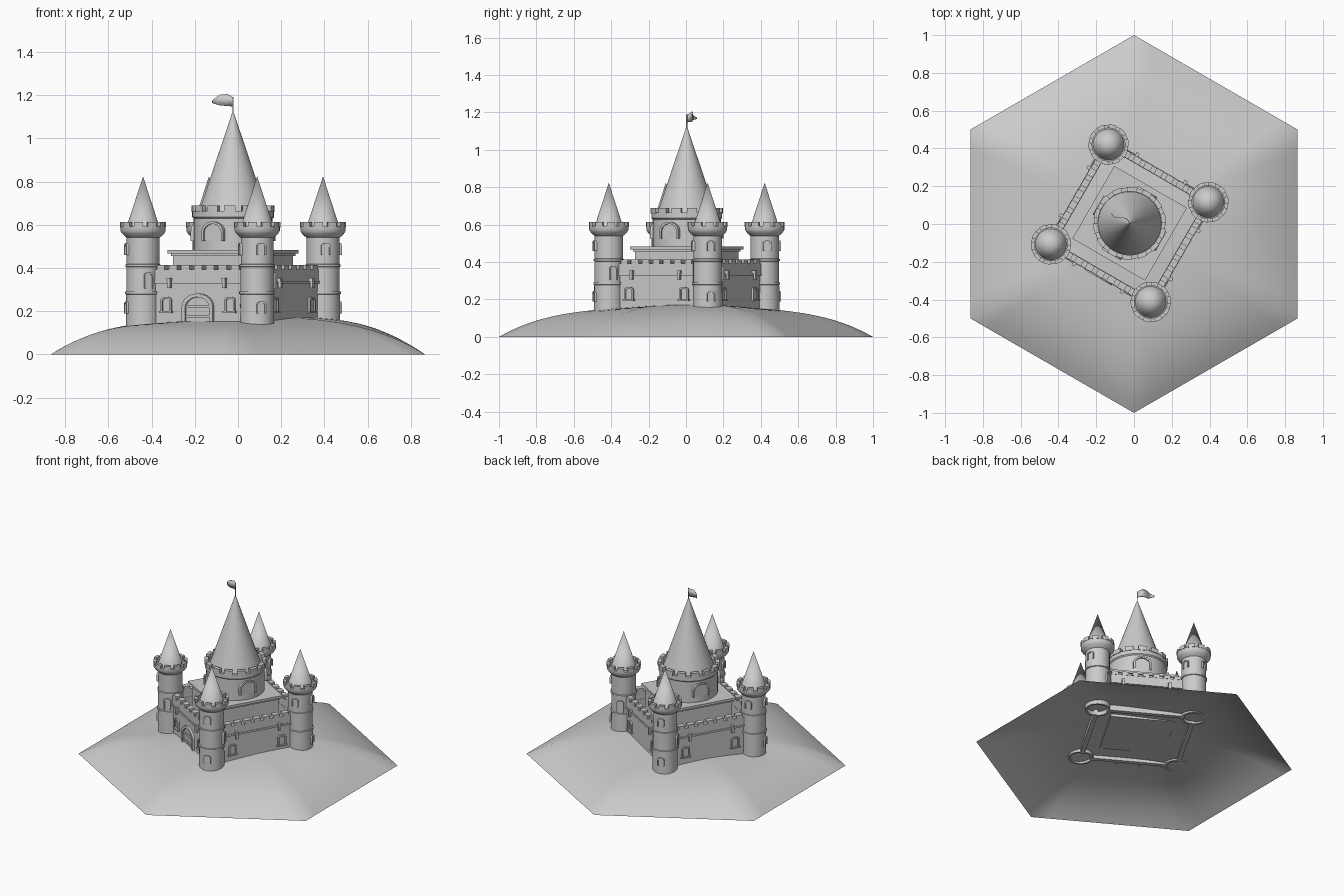
import bpy, bmesh, math
from math import sin, cos, pi, radians
from mathutils import Matrix, Vector

if "Cube" in bpy.data.objects:
    bpy.data.objects.remove(bpy.data.objects["Cube"])

CASTLE = Matrix.Translation((-0.023, 0.004, 0)) @ Matrix.Rotation(radians(-30), 4, 'Z')
H = 0.305      # half spacing of the corner towers
BASE = 0.132   # underside of walls and towers


def finish(name, bm, mat=CASTLE, angle=35):
    bmesh.ops.recalc_face_normals(bm, faces=bm.faces)
    me = bpy.data.meshes.new(name)
    bm.to_mesh(me)
    bm.free()
    me.transform(mat)
    me.shade_smooth()
    me.set_sharp_from_angle(angle=radians(angle))
    ob = bpy.data.objects.new(name, me)
    bpy.context.collection.objects.link(ob)
    return ob


def lathe(bm, prof, n=40, c=(0, 0)):
    rings = []
    for r, z in prof:
        if r == 0:
            rings.append([bm.verts.new((c[0], c[1], z))] * n)
        else:
            rings.append([bm.verts.new((c[0] + r * cos(2 * pi * i / n), c[1] + r * sin(2 * pi * i / n), z))
                          for i in range(n)])
    for a, b in zip(rings, rings[1:]):
        for i in range(n):
            j = (i + 1) % n
            bm.faces.new(list(dict.fromkeys((a[i], a[j], b[j], b[i]))))


def box(bm, x0, x1, y0, y1, z0, z1, mat=Matrix()):
    m = mat @ Matrix.Translation(((x0 + x1) / 2, (y0 + y1) / 2, (z0 + z1) / 2)) \
        @ Matrix.Diagonal((x1 - x0, y1 - y0, z1 - z0, 1))
    bmesh.ops.create_cube(bm, size=1, matrix=m)


def arc_block(bm, c, r0, r1, z0, z1, mid, span, n=4):
    # curved merlon
    cols = []
    for i in range(n + 1):
        a = mid + span * (i / n - 0.5)
        cols.append([bm.verts.new((c[0] + r * cos(a), c[1] + r * sin(a), z))
                     for r, z in ((r0, z0), (r1, z0), (r1, z1), (r0, z1))])
    for a, b in zip(cols, cols[1:]):
        for k in range(4):
            bm.faces.new((a[k], b[k], b[(k + 1) % 4], a[(k + 1) % 4]))
    bm.faces.new(cols[0])
    bm.faces.new(cols[-1])


def arch_outline(w, h, rise, n=10):
    pts = [(-w / 2, 0)]
    for i in range(n + 1):
        a = pi - pi * i / n
        pts.append((w / 2 * cos(a), h - rise + rise * sin(a)))
    return pts + [(w / 2, 0)]


def arch(bm, w, h, t, depth, mat, rise=None):
    # raised arched frame, facing local -y, with a shallow panel inside
    rise = w / 2 if rise is None else rise
    out = arch_outline(w, h, rise)
    inn = arch_outline(w - 2 * t, h - t, max(rise - t / 2, 0.003))
    loops = [[bm.verts.new(mat @ Vector((x, y, z))) for x, z in p]
             for p, y in ((out, 0.02), (out, -depth), (inn, -depth), (inn, -depth * 0.2))]
    for a, b in zip(loops, loops[1:]):
        for i in range(len(a) - 1):
            bm.faces.new((a[i], a[i + 1], b[i + 1], b[i]))
    bm.faces.new(loops[-1])


def facing(angle, r, z, c=(0, 0)):
    # places a wall-mounted part at radius r, looking outward along the angle
    return Matrix.Translation((c[0], c[1], z)) @ Matrix.Rotation(angle + pi / 2, 4, 'Z') @ Matrix.Translation((0, -r, 0))


# rounded hexagonal hill, open underneath
bm = bmesh.new()
def height(x, y, t):
    h = 0.157 * (1 - t ** 3.6)
    g = 0.02 * math.exp(-((x - 0.3) ** 2 + (y - 0.05) ** 2) / 0.12)
    g -= 0.009 * math.exp(-((x + 0.47) ** 2 + (y + 0.12) ** 2) / 0.03)
    g += 0.012 * math.exp(-((x - 0.62) ** 2 + (y - 0.1) ** 2) / 0.05)
    g += 0.003 * sin(7 * x + 2) * cos(6 * y)
    return h + g * (1 - t ** 4)
corners = [Vector((cos(radians(30 + 60 * k)), sin(radians(30 + 60 * k)))) for k in range(6)]
rings = [[bm.verts.new((0, 0, height(0, 0, 0)))]]
N, K = 24, 10
for i in range(1, N + 1):
    t = i / N
    ring = []
    for k in range(6):
        for s in range(K):
            p = corners[k].lerp(corners[(k + 1) % 6], s / K) * t
            ring.append(bm.verts.new((p.x, p.y, height(p.x, p.y, t))))
    rings.append(ring)
L = 6 * K
for j in range(L):
    bm.faces.new((rings[0][0], rings[1][j], rings[1][(j + 1) % L]))
for a, b in zip(rings[1:], rings[2:]):
    for j in range(L):
        bm.faces.new((a[j], b[j], b[(j + 1) % L], a[(j + 1) % L]))
finish("hill", bm, Matrix(), 80)

# four corner towers with bands, flared parapet, merlons and windows
tower_prof = [(0.066, 0.16), (0.066, BASE), (0.079, BASE), (0.078, 0.278), (0.083, 0.28), (0.083, 0.29),
              (0.077, 0.292), (0.077, 0.404), (0.082, 0.406), (0.082, 0.416), (0.076, 0.418), (0.076, 0.54),
              (0.084, 0.546), (0.098, 0.56), (0.105, 0.572), (0.105, 0.592), (0.087, 0.592), (0.087, 0.572), (0, 0.572)]
for k in range(4):
    ang = pi / 4 + k * pi / 2
    c = (H * math.sqrt(2) * cos(ang), H * math.sqrt(2) * sin(ang))
    bm = bmesh.new()
    lathe(bm, tower_prof, 40, c)
    finish(f"corner_tower_{k}", bm)
    bm = bmesh.new()
    for i in range(10):
        arc_block(bm, c, 0.087, 0.107, 0.588, 0.613, 2 * pi * i / 10, 0.4)
    finish(f"corner_merlons_{k}", bm)
    bm = bmesh.new()
    lathe(bm, [(0, 0.57), (0.083, 0.57), (0.0, 0.824)], 40, c)
    finish(f"corner_roof_{k}", bm)
    bm = bmesh.new()
    for da, z, h in ((0, 0.46, 0.055), (0, 0.19, 0.055), (radians(95), 0.305, 0.075), (radians(-95), 0.46, 0.055)):
        arch(bm, 0.045, h, 0.008, 0.008, facing(ang + da, 0.077, z, c), 0.014)
    finish(f"corner_windows_{k}", bm)

# curtain walls with overhanging parapet, merlons, windows and spouts
for k, side in enumerate(("front", "right", "back", "left")):
    rot = Matrix.Rotation(k * pi / 2, 4, 'Z')
    bm = bmesh.new()
    e = H - 0.06
    box(bm, -e, e, -H - 0.014, -H + 0.014, BASE, 0.34, rot)
    box(bm, -e, e, -H - 0.023, -H + 0.017, 0.328, 0.34, rot)
    box(bm, -e, e, -H - 0.019, -H + 0.015, 0.34, 0.393, rot)
    for i in range(7):
        x = (i - 3) * 0.066
        box(bm, x - 0.021, x + 0.021, -H - 0.021, -H + 0.015, 0.39, 0.414, rot)
    finish(f"{side}_wall", bm)
    bm = bmesh.new()
    for s in (-1, 1):
        arch(bm, 0.055, 0.068, 0.009, 0.01, rot @ Matrix.Translation((s * 0.17, -H - 0.014, 0.198)), 0.012)
        box(bm, s * 0.17 - 0.034, s * 0.17 + 0.034, -H - 0.028, -H, 0.192, 0.2, rot)
        x = s * 0.147
        box(bm, x - 0.009, x + 0.009, -H - 0.04, -H, 0.338, 0.354, rot)
        box(bm, x - 0.008, x + 0.008, -H - 0.04, -H - 0.026, 0.308, 0.342, rot)
    finish(f"{side}_wall_details", bm)

# arched gate with plank door
bm = bmesh.new()
arch(bm, 0.165, 0.15, 0.017, 0.014, Matrix.Translation((0, -H - 0.014, BASE)), 0.06)
for z in (0.17, 0.215):
    box(bm, -0.064, 0.064, -H - 0.024, -H, z, z + 0.012)
finish("gate", bm)

# square inner building with cornice and dentils
bm = bmesh.new()
box(bm, -0.203, 0.203, -0.203, 0.203, 0.155, 0.47)
box(bm, -0.222, 0.222, -0.222, 0.222, 0.468, 0.484)
box(bm, -0.211, 0.211, -0.211, 0.211, 0.456, 0.469)
finish("inner_building", bm)

# round keep
bm = bmesh.new()
lathe(bm, [(0.182, 0.48), (0.182, 0.628), (0.189, 0.635), (0.189, 0.664), (0.168, 0.664), (0.168, 0.635), (0, 0.635)], 64)
finish("keep", bm)
bm = bmesh.new()
for i in range(14):
    arc_block(bm, (0, 0), 0.168, 0.193, 0.66, 0.69, 2 * pi * (i + 0.5) / 14, 0.28)
finish("keep_merlons", bm)
bm = bmesh.new()
lathe(bm, [(0, 0.634), (0.167, 0.634), (0.004, 1.118), (0, 1.12)], 64)
finish("keep_roof", bm)
bm = bmesh.new()
for k in range(4):
    arch(bm, 0.115, 0.09, 0.011, 0.012, facing(k * pi / 2, 0.181, 0.525), 0.045)
finish("keep_windows", bm)

# flagpole and waving pennant
bm = bmesh.new()
lathe(bm, [(0.003, 1.1), (0.003, 1.19), (0, 1.192)], 10)
finish("flagpole", bm)
bm = bmesh.new()
cols = []
keys = [(0, 1.147, 1.186), (0.035, 1.15, 1.205), (0.065, 1.152, 1.203), (0.09, 1.16, 1.185), (0.117, 1.166, 1.17)]
for a, b in zip(keys, keys[1:]):
    for j in range(4):
        s, lo, hi = [p + (q - p) * j / 4 for p, q in zip(a, b)]
        w = 0.012 * sin(s * 55)
        d, n = Vector((-0.86, 0.5, 0)), Vector((0.5, 0.86, 0))
        p = d * s + n * w
        cols.append([bm.verts.new((p.x, p.y, z)) for z in (lo, hi)])
for a, b in zip(cols, cols[1:]):
    bm.faces.new((a[0], b[0], b[1], a[1]))
flag = finish("pennant", bm, Matrix.Translation((-0.023, 0.004, 0)))
mod = flag.modifiers.new("thickness", 'SOLIDIFY')
mod.thickness = 0.003
mod.offset = 0
